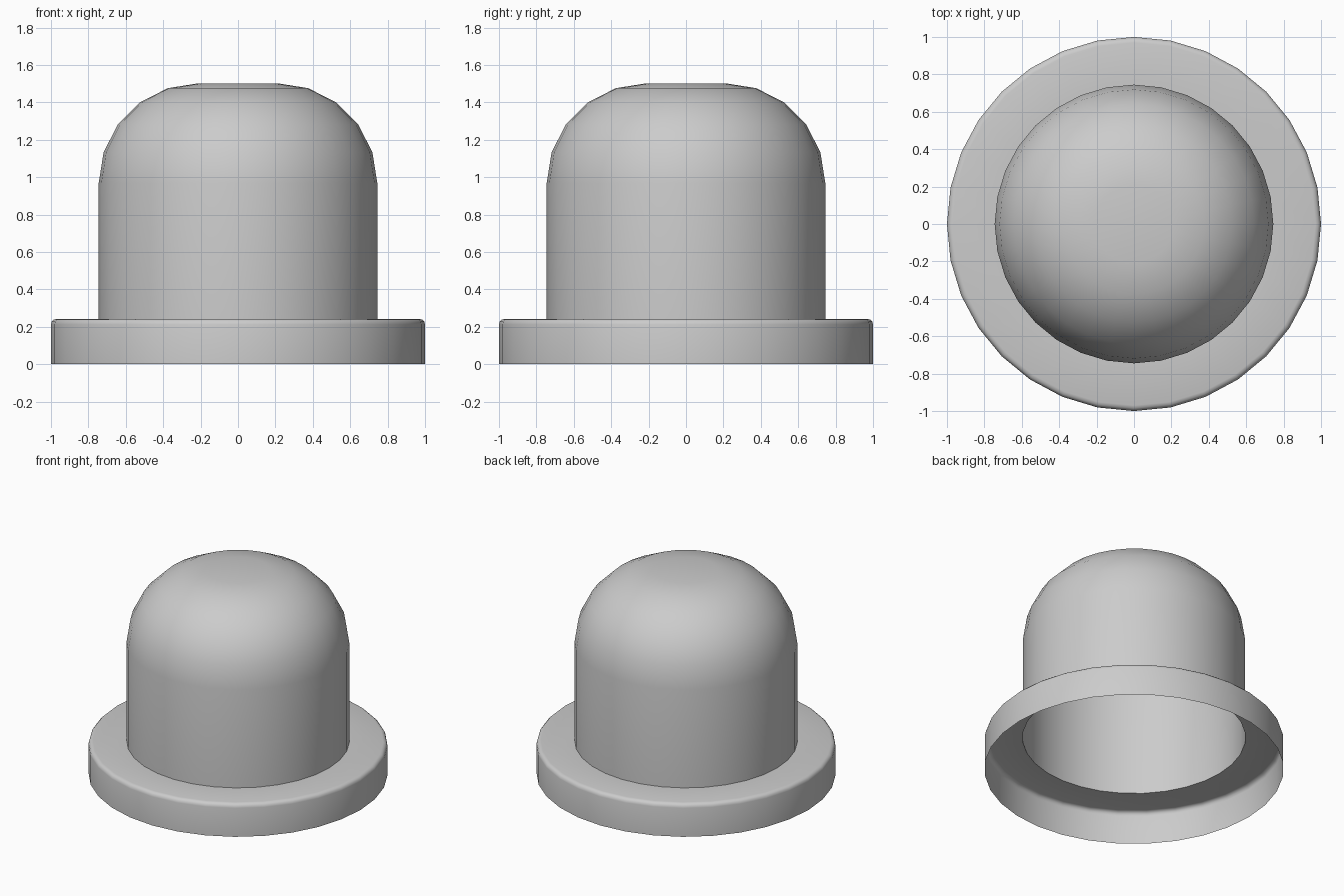
import bpy, bmesh
from math import sin, cos, pi, radians

if "Cube" in bpy.data.objects:
    bpy.data.objects.remove(bpy.data.objects["Cube"])

SIDES = 32


def arc(cr, cz, r, steps):
    """Quarter-round profile points from vertical wall to flat top."""
    return [(cr + r * cos(i * pi / 2 / steps), cz + r * sin(i * pi / 2 / steps))
            for i in range(steps + 1)]


# Open shell profile: rim, rounded rim edge, flange, wall, domed shoulder
profile = [(1.0, 0.0)] + arc(0.97, 0.212, 0.03, 3)
profile += [(0.745, 0.242)] + arc(0.21, 0.967, 0.535, 5)

bm = bmesh.new()
rings = []
for r, z in profile:
    rings.append([bm.verts.new((r * cos(2 * pi * i / SIDES),
                                r * sin(2 * pi * i / SIDES), z))
                  for i in range(SIDES)])
for low, high in zip(rings, rings[1:]):
    for i in range(SIDES):
        j = (i + 1) % SIDES
        bm.faces.new((low[i], low[j], high[j], high[i]))

# Flat crown on top
bm.faces.new(rings[-1])

mesh = bpy.data.meshes.new("domed_cap")
bm.to_mesh(mesh)
bm.free()
cap = bpy.data.objects.new("domed_cap", mesh)
bpy.context.collection.objects.link(cap)

# Smooth shading with a crisp flange corner
bpy.context.view_layer.objects.active = cap
cap.select_set(True)
bpy.ops.object.shade_smooth_by_angle(angle=radians(35))
